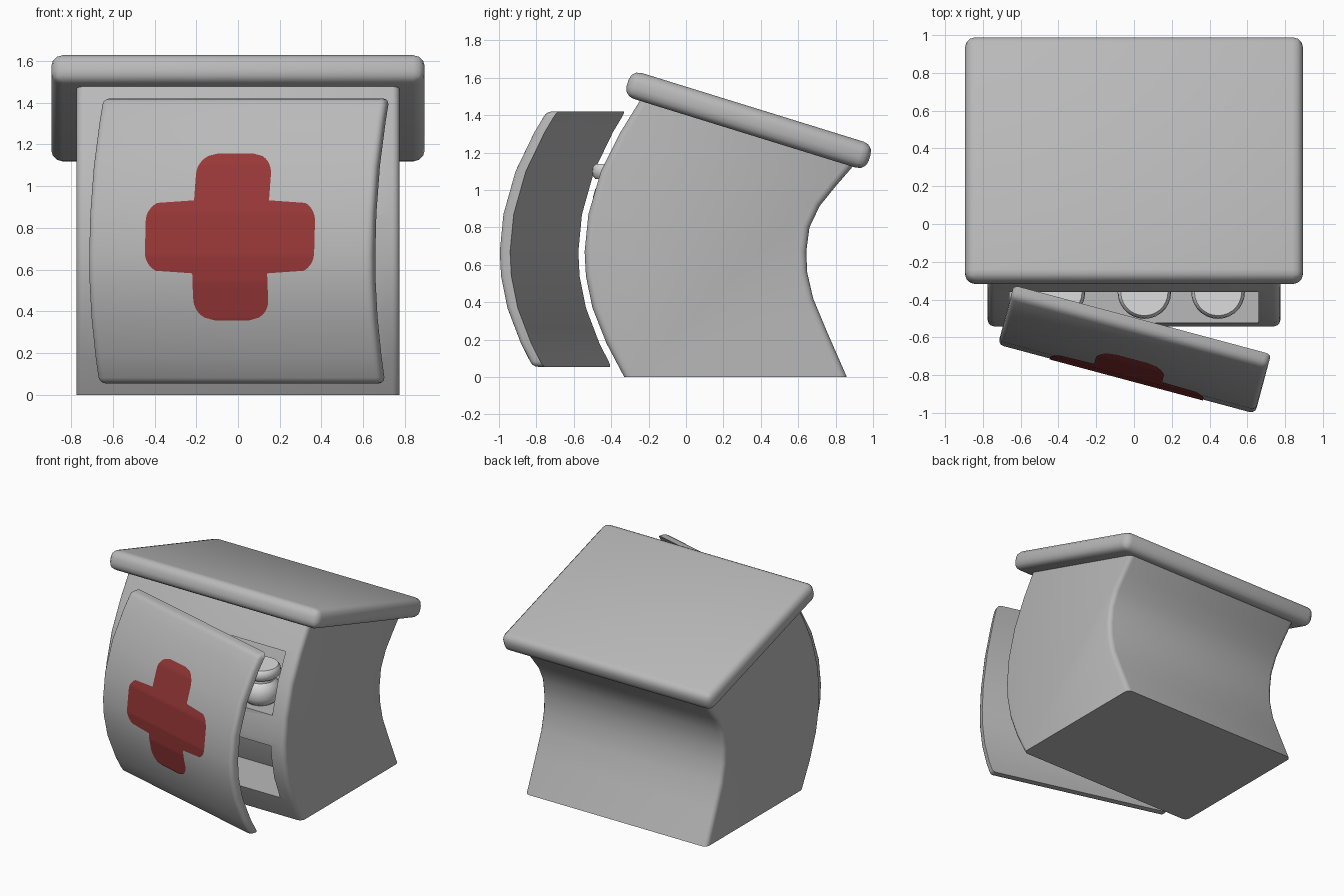
import bpy, bmesh, math
from mathutils import Matrix

if "Cube" in bpy.data.objects:
    bpy.data.objects.remove(bpy.data.objects["Cube"])


def material(name, rgb):
    m = bpy.data.materials.new(name)
    m.diffuse_color = (*rgb, 1)
    m.use_nodes = True
    m.node_tree.nodes["Principled BSDF"].inputs["Base Color"].default_value = m.diffuse_color
    return m


GREY = material("cabinet grey", (0.485, 0.485, 0.485))
LIGHT = material("jar light grey", (0.72, 0.72, 0.72))
RED = material("cross red", (0.31, 0.038, 0.038))

# Side profiles as (y, z)
FRONT = [(-.33, 0), (-.425, .18), (-.50, .37), (-.535, .54), (-.542, .67), (-.522, .87),
         (-.455, 1.10), (-.35, 1.31), (-.22, 1.52)]
BACK = [(.86, 0), (.755, .24), (.68, .42), (.648, .56), (.643, .67), (.66, .80),
        (.715, .915), (.80, 1.02), (.93, 1.17)]


def front_y(z):
    for (y0, z0), (y1, z1) in zip(FRONT, FRONT[1:]):
        if z <= z1:
            return y0 + (y1 - y0) * (z - z0) / (z1 - z0)
    return FRONT[-1][0]


def levels(lo, hi):
    return [lo] + [z for _, z in FRONT if lo + .01 < z < hi - .01] + [hi]


def prism(points, half):
    """Extrude a (y, z) outline across x."""
    bm = bmesh.new()
    left = [bm.verts.new((-half, y, z)) for y, z in points]
    right = [bm.verts.new((half, y, z)) for y, z in points]
    bm.faces.new(left)
    bm.faces.new(right[::-1])
    n = len(points)
    for i in range(n):
        j = (i + 1) % n
        bm.faces.new((left[j], left[i], right[i], right[j]))
    bmesh.ops.recalc_face_normals(bm, faces=bm.faces)
    return bm, left, right


def bevel(bm, edges, width, segments=3):
    bmesh.ops.bevel(bm, geom=list(edges), offset=width, segments=segments,
                    profile=.5, affect='EDGES')


def finish(bm, name, mat, smooth=True):
    me = bpy.data.meshes.new(name)
    bm.to_mesh(me)
    bm.free()
    me.materials.append(mat)
    ob = bpy.data.objects.new(name, me)
    bpy.context.collection.objects.link(ob)
    bpy.ops.object.select_all(action='DESELECT')
    ob.select_set(True)
    bpy.context.view_layer.objects.active = ob
    if smooth:
        bpy.ops.object.shade_smooth_by_angle(angle=math.radians(35))
    return ob


# Cabinet body with rounded front and back edges
bm, L, R = prism(FRONT + BACK[::-1], .775)
n = len(FRONT)
edges = []
for side in (L, R):
    for i in range(2 * n - 1):
        if i != n - 1:
            edges.append(bm.edges.get((side[i], side[i + 1])))
bevel(bm, edges, .035)
body = finish(bm, "cabinet_body", GREY, False)

# Two niches cut into the front, their back walls following the front curve
for lo, hi in ((.19, .63), (.86, 1.29)):
    pts = [(front_y(z) + .39, z) for z in levels(lo, hi)] + [(-1, hi), (-1, lo)]
    bm, _, _ = prism(pts, .66)
    cutter = finish(bm, "niche_cutter", GREY, False)
    cutter.hide_render = True
    mod = body.modifiers.new("niche", 'BOOLEAN')
    mod.operation, mod.solver, mod.object = 'DIFFERENCE', 'EXACT', cutter
    bpy.context.view_layer.objects.active = body
    bpy.ops.object.modifier_apply(modifier="niche")
    bpy.data.objects.remove(cutter)
body.select_set(True)
bpy.context.view_layer.objects.active = body
bpy.ops.object.shade_smooth_by_angle(angle=math.radians(35))

# Sloping roof slab
bm = bmesh.new()
bmesh.ops.create_cube(bm, size=1)
bmesh.ops.scale(bm, verts=bm.verts, vec=(1.79, 1.355, .145))
bevel(bm, bm.edges, .055)
bm.transform(Matrix.Translation((0, .335, 1.373)) @ Matrix.Rotation(math.radians(-17.2), 4, 'X'))
finish(bm, "roof", GREY)

# Open door: curved panel swung on its left side
SWING = (Matrix.Translation((.045, -.505, 0)) @ Matrix.Rotation(math.radians(-15), 4, 'Z')
         @ Matrix.Translation((0, .28, 0)))
THICK = .065
zs = levels(.055, 1.42)
k = len(zs)
bm, L, R = prism([(front_y(z) - THICK, z) for z in zs]
                 + [(front_y(z), z) for z in reversed(zs)], .705)
edges = [bm.edges.get((L[0], R[0])), bm.edges.get((L[k - 1], R[k - 1]))]
for side in (L, R):
    edges += [bm.edges.get((side[i], side[i + 1])) for i in range(k)]
    edges.append(bm.edges.get((side[-1], side[0])))
bevel(bm, edges, .03)
bm.transform(SWING)
finish(bm, "door", GREY)


# Red cross: thin sheet laid over the door's curve
def cross_half(d):
    d = abs(d)
    r = .1
    if d <= .175:
        return .32 + math.sqrt(max(0, r * r - max(0, d - .075) ** 2))
    return .086 + math.sqrt(max(0, r * r - max(0, d - .30) ** 2))


bm = bmesh.new()
steps = [i * .0125 for i in range(15)] + [.1751] + [.175 + i * .0125 for i in range(1, 19)]
rows = [-d for d in reversed(steps[1:])] + steps
prev = None
for d in rows:
    z, w = .757 + d, cross_half(d)
    y = front_y(z) - THICK - .005
    cur = [bm.verts.new((s * w, y, z)) for s in (-1, 1)]
    if prev:
        bm.faces.new((prev[0], prev[1], cur[1], cur[0]))
    prev = cur
bm.transform(SWING)
finish(bm, "red_cross", RED)

# Lidded jars on the upper shelf: lathed profile (r, z above shelf)
JAR = [(0, 0), (.10, 0), (.125, .02), (.138, .06), (.138, .10), (.125, .145), (.10, .17),
       (.10, .20), (.125, .20), (.138, .215), (.142, .24), (.138, .265), (.125, .28), (0, .28)]
for x in (-.40, .055, .445):
    bm = bmesh.new()
    vs = [bm.verts.new((r, 0, z)) for r, z in JAR]
    es = [bm.edges.new(p) for p in zip(vs, vs[1:])]
    bmesh.ops.spin(bm, geom=vs + es, cent=(0, 0, 0), axis=(0, 0, 1),
                   angle=2 * math.pi, steps=28)
    bmesh.ops.remove_doubles(bm, verts=bm.verts, dist=1e-4)
    bmesh.ops.recalc_face_normals(bm, faces=bm.faces)
    bm.transform(Matrix.Translation((x, -.36, .86)))
    finish(bm, "jar", LIGHT)
